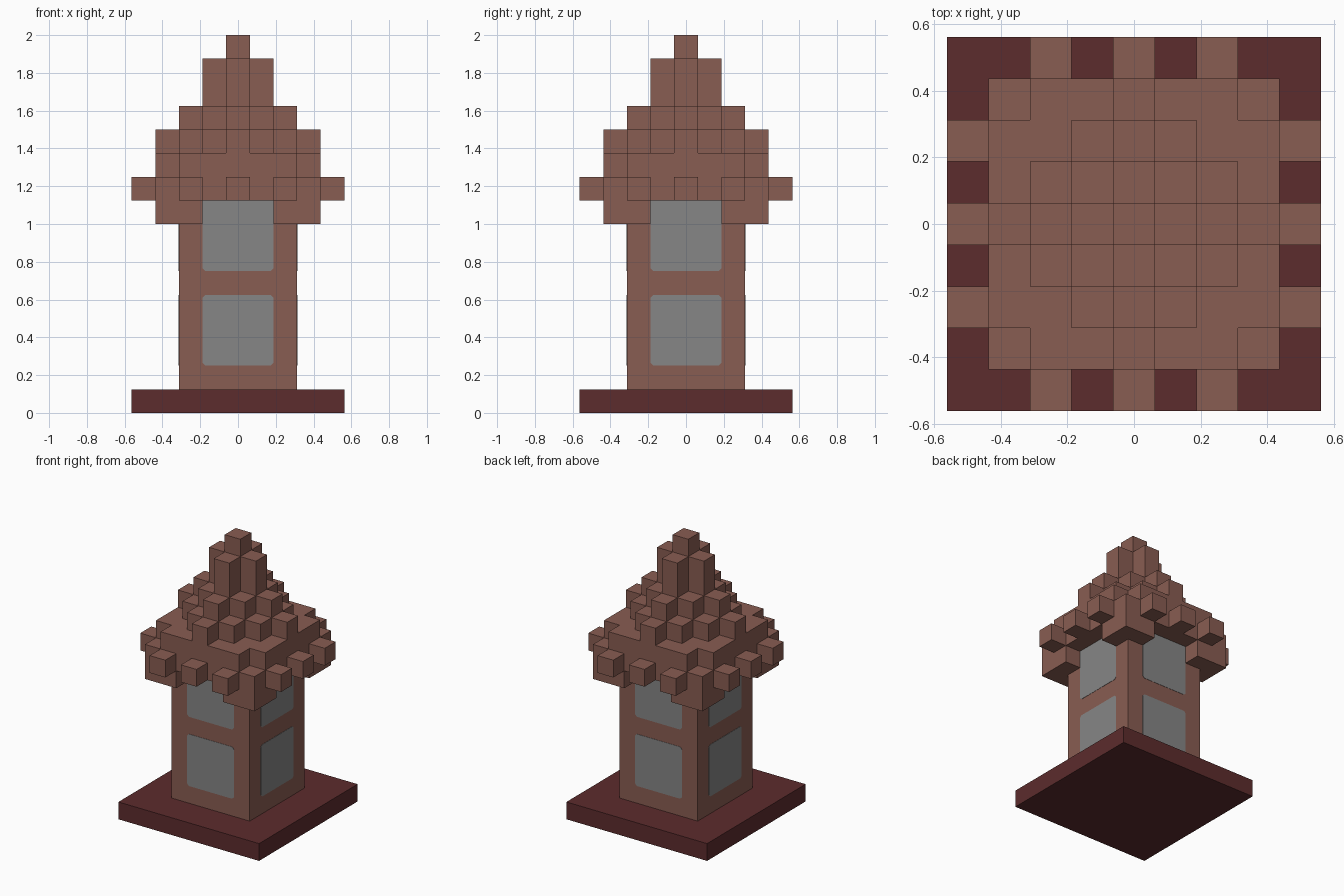
import bpy, bmesh, math
from mathutils import Matrix, Vector

U = 0.125  # block size

old = bpy.data.objects.get("Cube")
if old:
    bpy.data.objects.remove(old, do_unlink=True)


def material(name, rgb):
    m = bpy.data.materials.new(name)
    m.use_nodes = True
    m.diffuse_color = (*rgb, 1)
    m.node_tree.nodes["Principled BSDF"].inputs["Base Color"].default_value = (*rgb, 1)
    return m


brick = material("brown brick", (0.25, 0.109, 0.084))
maroon = material("dark maroon", (0.107, 0.025, 0.026))
glass = material("grey glass", (0.238, 0.238, 0.238))


def finish(bm, name, mat):
    me = bpy.data.meshes.new(name)
    bm.to_mesh(me)
    bm.free()
    me.materials.append(mat)
    ob = bpy.data.objects.new(name, me)
    bpy.context.collection.objects.link(ob)
    return ob


def slab(name, half, bottom, top, mat):
    """Square block, sizes in block units."""
    bm = bmesh.new()
    bmesh.ops.create_cube(bm, size=1)
    bmesh.ops.scale(bm, vec=Vector((2 * half, 2 * half, top - bottom)) * U, verts=bm.verts)
    bmesh.ops.translate(bm, vec=(0, 0, (top + bottom) / 2 * U), verts=bm.verts)
    return finish(bm, name, mat)


def column(x, y):
    """Bottom and top of the roof column at a grid cell, or None."""
    a, b = sorted((abs(x), abs(y)))
    if b == 4:
        return (9, 10) if a in (0, 2) else None
    bottom = 8 if b == 3 and a >= 2 else 9
    if a == 3:
        return bottom, 10
    return bottom, {0: 16, 1: 15, 2: 13, 3: 12}.get(a + b, 11)


def roof():
    """Stepped roof: only the outer faces of the filled cells are made."""
    cells = set()
    for x in range(-4, 5):
        for y in range(-4, 5):
            span = column(x, y)
            if span:
                cells.update((x, y, z) for z in range(*span))
    bm = bmesh.new()
    for c in cells:
        for axis in range(3):
            for sign in (-1, 1):
                n = Vector([sign * (i == axis) for i in range(3)])
                if tuple(int(p + q) for p, q in zip(c, n)) in cells:
                    continue
                u = Vector([float(i == (axis + 1) % 3) for i in range(3)])
                v = n.cross(u)
                mid = Vector(c) + Vector((0, 0, 0.5)) + n / 2
                bm.faces.new([bm.verts.new((mid + (u * s + v * t) / 2) * U)
                              for s, t in ((-1, -1), (1, -1), (1, 1), (-1, 1))])
    bmesh.ops.remove_doubles(bm, verts=bm.verts, dist=0.001)
    bmesh.ops.dissolve_limit(bm, angle_limit=math.radians(1), verts=bm.verts, edges=bm.edges)
    return finish(bm, "stepped_roof", brick)


def window(name, turn, bottom, top):
    """Thin pane with clipped corners on one wall of the tower."""
    w, c, y = 1.5 * U, 0.015, -2.5 * U - 0.002
    lo, hi = bottom * U, top * U
    outline = [(-w + c, lo), (w - c, lo), (w, lo + c), (w, hi - c),
               (w - c, hi), (-w + c, hi), (-w, hi - c), (-w, lo + c)]
    bm = bmesh.new()
    face = bm.faces.new([bm.verts.new((x, y, z)) for x, z in outline])
    back = bmesh.ops.extrude_face_region(bm, geom=[face])
    bmesh.ops.translate(bm, vec=(0, 0.004, 0),
                        verts=[g for g in back["geom"] if isinstance(g, bmesh.types.BMVert)])
    bmesh.ops.recalc_face_normals(bm, faces=bm.faces)
    bmesh.ops.rotate(bm, matrix=Matrix.Rotation(turn * math.pi / 2, 3, "Z"), verts=bm.verts)
    return finish(bm, name, glass)


# Base, tower and roof
slab("base_plate", 4.5, 0, 1, maroon)
slab("tower", 2.5, 1, 9, brick)
roof()

# Two windows on each wall, the upper one tucked under the eaves
for turn, side in enumerate(("front", "left", "back", "right")):
    window(side + "_lower_window", turn, 2, 5)
    window(side + "_upper_window", turn, 6, 9.2)
